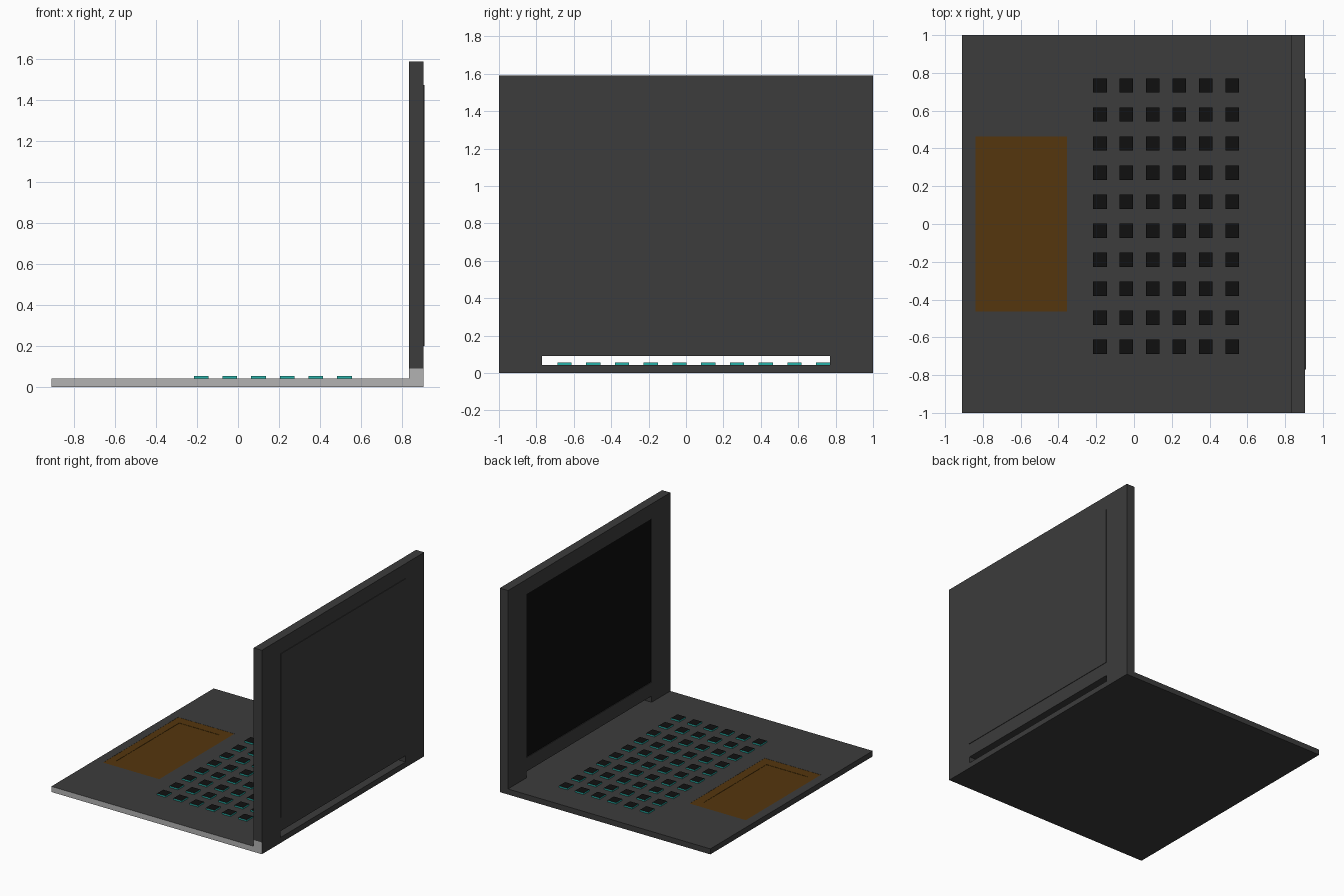
import bpy, bmesh
from mathutils import Vector

if "Cube" in bpy.data.objects:
    bpy.data.objects.remove(bpy.data.objects["Cube"])


def material(name, rgb):
    m = bpy.data.materials.new(name)
    m.diffuse_color = (*rgb, 1)
    m.use_nodes = True
    m.node_tree.nodes["Principled BSDF"].inputs["Base Color"].default_value = m.diffuse_color
    return m


BODY = material("charcoal", (0.045, 0.045, 0.045))
EDGE = material("light_grey", (0.45, 0.45, 0.45))
SCREEN = material("screen_black", (0.004, 0.004, 0.004))
PAD = material("pad_brown", (0.09, 0.037, 0.004))
KEY = material("key_black", (0.005, 0.005, 0.005))
GLOW = material("key_teal", (0.02, 0.45, 0.4))


def add_box(bm, lo, hi):
    """Add an axis-aligned box and return its faces."""
    verts = bmesh.ops.create_cube(bm, size=1)["verts"]
    lo, hi = Vector(lo), Vector(hi)
    for v in verts:
        v.co = Vector([hi[i] if v.co[i] > 0 else lo[i] for i in range(3)])
    faces = list({f for v in verts for f in v.link_faces})
    for f in faces:
        f.normal_update()
    return faces


def facing(faces, direction):
    return max(faces, key=lambda f: f.normal.dot(Vector(direction)))


def panel(bm, face, axes, lo, hi, offset, mat=None):
    """Inset a rectangle into a face, then raise or sink it along its normal."""
    bmesh.ops.inset_individual(bm, faces=[face], thickness=0.01)
    mid = face.calc_center_median()
    for v in face.verts:
        for k, a in enumerate(axes):
            v.co[a] = hi[k] if v.co[a] > mid[a] else lo[k]
    normal = face.normal.copy()
    face = bmesh.ops.extrude_discrete_faces(bm, faces=[face])["faces"][0]
    bmesh.ops.translate(bm, verts=face.verts, vec=normal * offset)
    face.normal_update()
    if mat is not None:
        face.material_index = mat
    return face


def finish(name, bm, mats):
    me = bpy.data.meshes.new(name)
    bm.to_mesh(me)
    bm.free()
    for m in mats:
        me.materials.append(m)
    ob = bpy.data.objects.new(name, me)
    bpy.context.collection.objects.link(ob)
    return ob


DECK, HINGE_TOP, TOP = 0.043, 0.092, 1.59
INNER, BACK = 0.835, 0.906

# base slab with light front edge and sunken touchpad
bm = bmesh.new()
faces = add_box(bm, (-0.91, -1, 0), (BACK, 1, DECK))
facing(faces, (0, -1, 0)).material_index = 1
pad = panel(bm, facing(faces, (0, 0, 1)), (0, 1), (-0.84, -0.463), (-0.355, 0.463), -0.001, 2)
panel(bm, pad, (0, 1), (-0.78, -0.385), (-0.425, 0.39), -0.002, 2)
finish("base", bm, [BODY, EDGE, PAD])

# hinge blocks at both ends of the lid
for side, lo, hi in (("front", -1, -0.77), ("back", 0.77, 1)):
    bm = bmesh.new()
    faces = add_box(bm, (INNER, lo, DECK), (BACK, hi, HINGE_TOP))
    if side == "front":
        facing(faces, (0, -1, 0)).material_index = 1
    finish("hinge_" + side, bm, [BODY, EDGE])

# lid with sunken screen inside and raised panel behind
bm = bmesh.new()
faces = add_box(bm, (INNER, -1, HINGE_TOP), (BACK, 1, TOP))
inside, outside = facing(faces, (-1, 0, 0)), facing(faces, (1, 0, 0))
panel(bm, inside, (1, 2), (-0.77, 0.2), (0.77, 1.475), -0.005, 1)
panel(bm, outside, (1, 2), (-0.77, 0.2), (0.77, 1.475), 0.004)
finish("lid", bm, [BODY, SCREEN])

# keyboard: teal-sided keys with black tops
bm = bmesh.new()
for col in range(6):
    for row in range(10):
        x, y = -0.18 + 0.14 * col, -0.65 + 0.1537 * row
        faces = add_box(bm, (x - 0.036, y - 0.038, DECK - 0.005),
                        (x + 0.036, y + 0.038, 0.055))
        facing(faces, (0, 0, 1)).material_index = 1
finish("keys", bm, [GLOW, KEY])
